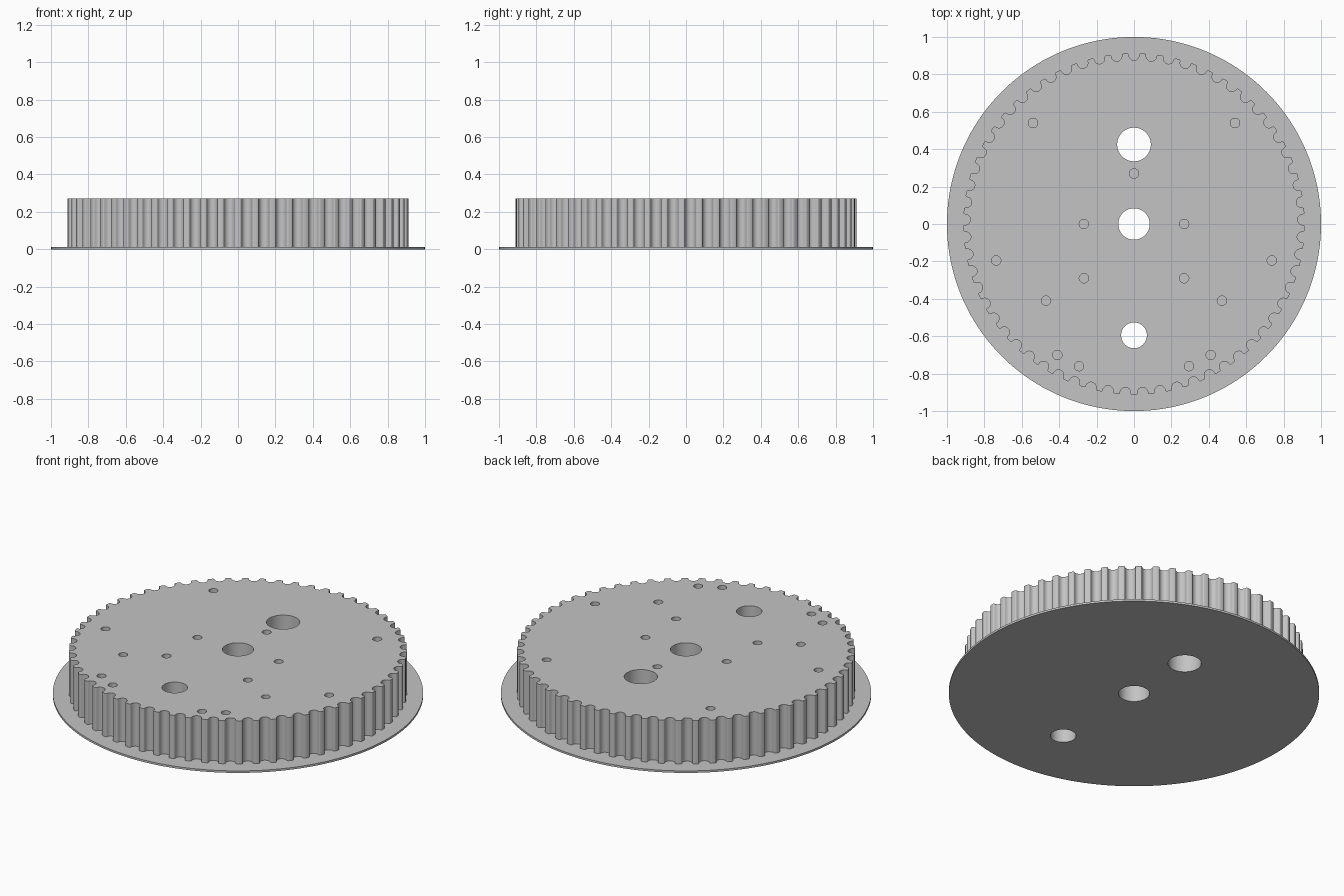
import bpy, bmesh
from math import sin, cos, pi, tau

cube = bpy.data.objects.get("Cube")
if cube:
    bpy.data.objects.remove(cube, do_unlink=True)

TEETH = 61
TIP_R, GROOVE_R, GROOVE_CENTRE = 0.912, 0.028, 0.903
FLANGE_TOP, TOP = 0.012, 0.27

grey = bpy.data.materials.new("plain grey")
grey.use_nodes = True
grey.diffuse_color = (0.55, 0.55, 0.55, 1)
grey.node_tree.nodes["Principled BSDF"].inputs["Base Color"].default_value = (0.55, 0.55, 0.55, 1)


def circle(x, y, r, n):
    return [(x + r * cos(tau * i / n), y + r * sin(tau * i / n)) for i in range(n)]


def toothed_outline():
    """Round-bottomed grooves with softly rounded tooth corners, one at the back."""
    # Half groove as (sideways, radius) from the tooth corner to the groove bottom
    half = [(-0.036, TIP_R), (-0.0325, TIP_R - 0.001), (-0.0295, TIP_R - 0.004)]
    half += [(-GROOVE_R * cos(a * pi / 12), GROOVE_CENTRE - GROOVE_R * sin(a * pi / 12))
             for a in range(7)]
    groove = half + [(-s, r) for s, r in reversed(half[:-1])]
    points = []
    for k in range(TEETH):
        a = pi / 2 + tau * k / TEETH
        points += [(r * cos(a) - s * sin(a), r * sin(a) + s * cos(a)) for s, r in groove]
    return points


def plate(name, loops, bottom, top):
    """Filled outline with holes, extruded between two heights."""
    curve = bpy.data.curves.new(name, "CURVE")
    curve.dimensions = "2D"
    curve.fill_mode = "BOTH"
    curve.extrude = (top - bottom) / 2
    for loop in loops:
        spline = curve.splines.new("POLY")
        spline.points.add(len(loop) - 1)
        for point, (x, y) in zip(spline.points, loop):
            point.co = (x, y, 0, 1)
        spline.use_cyclic_u = True
    obj = bpy.data.objects.new(name, curve)
    bpy.context.collection.objects.link(obj)
    bpy.ops.object.select_all(action="DESELECT")
    obj.select_set(True)
    bpy.context.view_layer.objects.active = obj
    bpy.ops.object.convert(target="MESH")
    obj = bpy.context.object
    obj.name = name
    bm = bmesh.new()
    bm.from_mesh(obj.data)
    bmesh.ops.remove_doubles(bm, verts=bm.verts, dist=0.0001)
    bmesh.ops.translate(bm, verts=bm.verts, vec=(0, 0, (top + bottom) / 2))
    bmesh.ops.recalc_face_normals(bm, faces=bm.faces)
    bm.to_mesh(obj.data)
    bm.free()
    obj.data.materials.clear()
    obj.data.materials.append(grey)
    bpy.ops.object.shade_smooth_by_angle(angle=pi / 6)
    return obj


# Large holes pass through everything
through = [circle(0, y, r, 64) for y, r in ((0.425, 0.09), (0, 0.084), (-0.595, 0.069))]

# Small holes stop at the flange
small = [circle(0, 0.27, 0.025, 32)]
for x, y in ((0.268, 0), (0.268, -0.29), (0.54, 0.54), (0.737, -0.195),
             (0.47, -0.41), (0.41, -0.70), (0.294, -0.76)):
    small += [circle(side * x, y, 0.025, 32) for side in (-1, 1)]

plate("flange", [circle(0, 0, 1, 160)] + through, 0, FLANGE_TOP)
plate("toothed_wheel", [toothed_outline()] + through + small, FLANGE_TOP, TOP)
